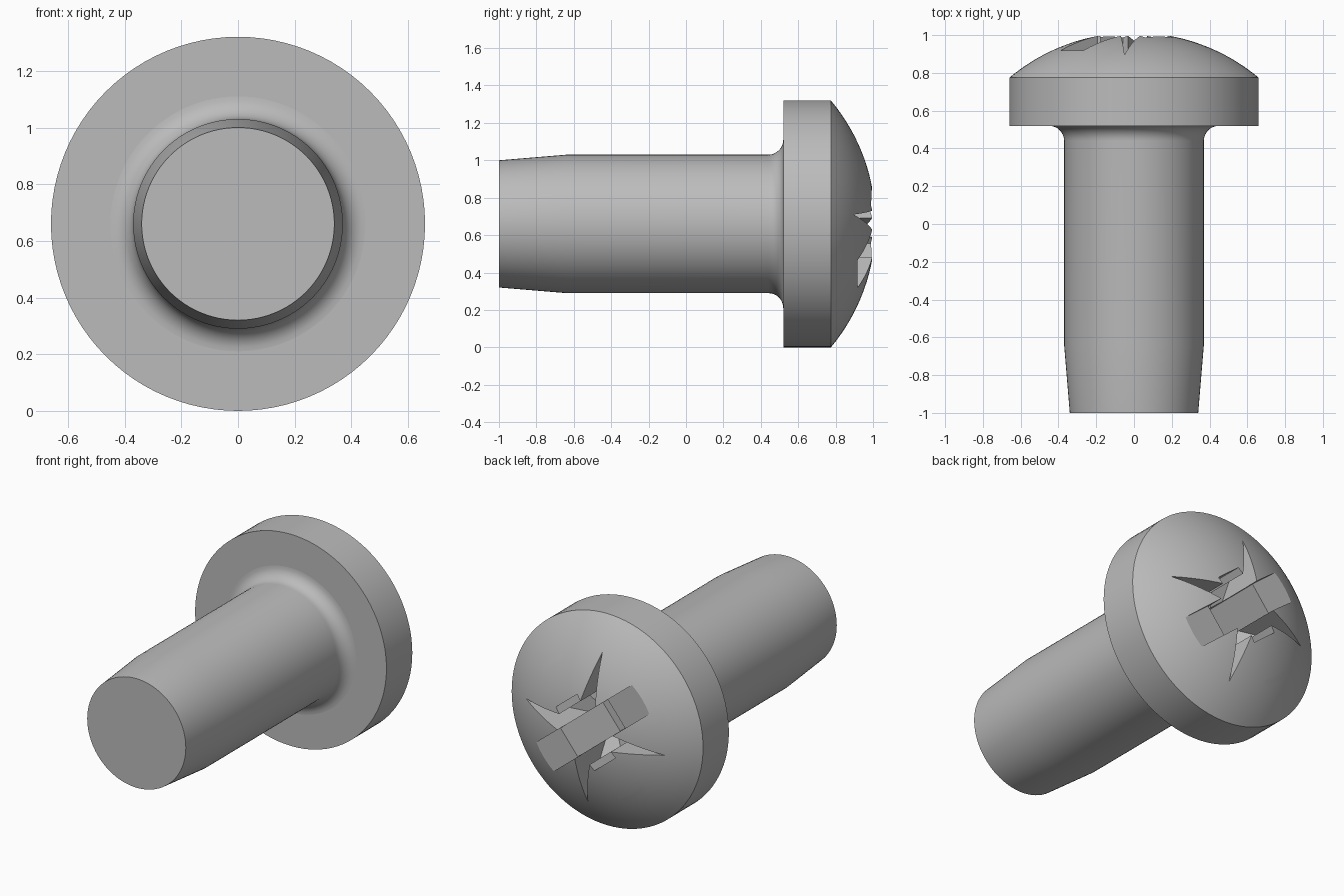
import bpy, bmesh, math
from mathutils import Matrix, Vector

if "Cube" in bpy.data.objects:
    bpy.data.objects.remove(bpy.data.objects["Cube"], do_unlink=True)

R = 0.66                  # head radius and axis height
SEGMENTS = 96
RECESS_TURN = math.radians(6)

steel = bpy.data.materials.new("grey steel")
steel.use_nodes = True
GREY = (0.5, 0.5, 0.5, 1)
steel.diffuse_color = GREY
steel.node_tree.nodes["Principled BSDF"].inputs["Base Color"].default_value = GREY


def finish(bm, name):
    """Local z is the screw axis; lay it along +y at the axis height."""
    bmesh.ops.recalc_face_normals(bm, faces=bm.faces)
    # local (x, y, z) -> world (x, z, y), a mirror, so flip the faces
    swap = Matrix(((1, 0, 0, 0), (0, 0, 1, 0), (0, 1, 0, R), (0, 0, 0, 1)))
    bm.transform(swap)
    bmesh.ops.recalc_face_normals(bm, faces=bm.faces)
    mesh = bpy.data.meshes.new(name)
    bm.to_mesh(mesh)
    bm.free()
    mesh.materials.append(steel)
    obj = bpy.data.objects.new(name, mesh)
    bpy.context.collection.objects.link(obj)
    return obj


def revolve(name, profile):
    bm = bmesh.new()
    verts = [bm.verts.new((r, 0, a)) for r, a in profile]
    edges = [bm.edges.new(pair) for pair in zip(verts, verts[1:])]
    bmesh.ops.spin(bm, geom=verts + edges, cent=(0, 0, 0), axis=(0, 0, 1),
                   angle=math.tau, steps=SEGMENTS, use_duplicate=False)
    bmesh.ops.remove_doubles(bm, verts=bm.verts, dist=1e-4)
    # close the tip and the small ring on the dome
    bmesh.ops.holes_fill(bm, edges=[e for e in bm.edges if e.is_boundary], sides=0)
    return finish(bm, name)


def box_cutter(name, length, width, floor, angle):
    bm = bmesh.new()
    bmesh.ops.create_cube(bm, size=1)
    top = 1.2
    bm.transform(Matrix.Rotation(angle, 4, "Z")
                 @ Matrix.Translation((0, 0, (top + floor) / 2))
                 @ Matrix.Diagonal((length, width, top - floor, 1)))
    return finish(bm, name)


def wedge_cutter(name, angle):
    """Thin tick that narrows outward and deepens inward."""
    bm = bmesh.new()
    plan = [(0.48, 0, 0.895), (0.05, 0.075, 0.6), (0.05, -0.075, 0.6)]
    low = [bm.verts.new(p) for p in plan]
    high = [bm.verts.new((x, y, 1.2)) for x, y, _ in plan]
    bm.faces.new(low)
    bm.faces.new(high)
    for i in range(3):
        j = (i + 1) % 3
        bm.faces.new((low[i], low[j], high[j], high[i]))
    bm.transform(Matrix.Rotation(angle, 4, "Z"))
    return finish(bm, name)


# Shank with tapered tip, fillet under the head, rim and domed top
profile = [(0.34, -1), (0.37, -0.64), (0.37, 0.44)]
for i in range(1, 9):
    t = math.radians(90 * i / 8)
    profile.append((0.45 - 0.08 * math.cos(t), 0.44 + 0.08 * math.sin(t)))
profile.append((R, 0.52))
dome_radius, dome_centre = 1.03, -0.016
rim_angle = math.asin(R / dome_radius)
for i in range(16):
    t = rim_angle * (1 - i / 16)
    profile.append((dome_radius * math.sin(t), dome_centre + dome_radius * math.cos(t)))
screw = revolve("screw_body", profile)

# Cross recess: shallow outer arms, deep inner cross, four ticks between
cutters = []
for k in range(2):
    arm = RECESS_TURN + math.radians(45 + 90 * k)
    cutters.append(box_cutter("shallow_arm_cutter", 1.2, 0.19, 0.918, arm))
    cutters.append(box_cutter("deep_cross_cutter", 0.42, 0.188, 0.5, arm))
for k in range(4):
    cutters.append(wedge_cutter("tick_cutter", RECESS_TURN + math.radians(90 * k)))

bpy.context.view_layer.objects.active = screw
screw.select_set(True)
for cutter in cutters:
    cutter.hide_render = True
    mod = screw.modifiers.new("recess", "BOOLEAN")
    mod.operation = "DIFFERENCE"
    mod.solver = "EXACT"
    mod.object = cutter
    bpy.ops.object.modifier_apply(modifier=mod.name)
    bpy.data.objects.remove(cutter, do_unlink=True)

bpy.ops.object.shade_smooth_by_angle(angle=math.radians(20))
# keep the gentle tip taper crisp where it meets the shank
for face in screw.data.polygons:
    if abs(face.normal.y) > 0.999:
        face.use_smooth = False
